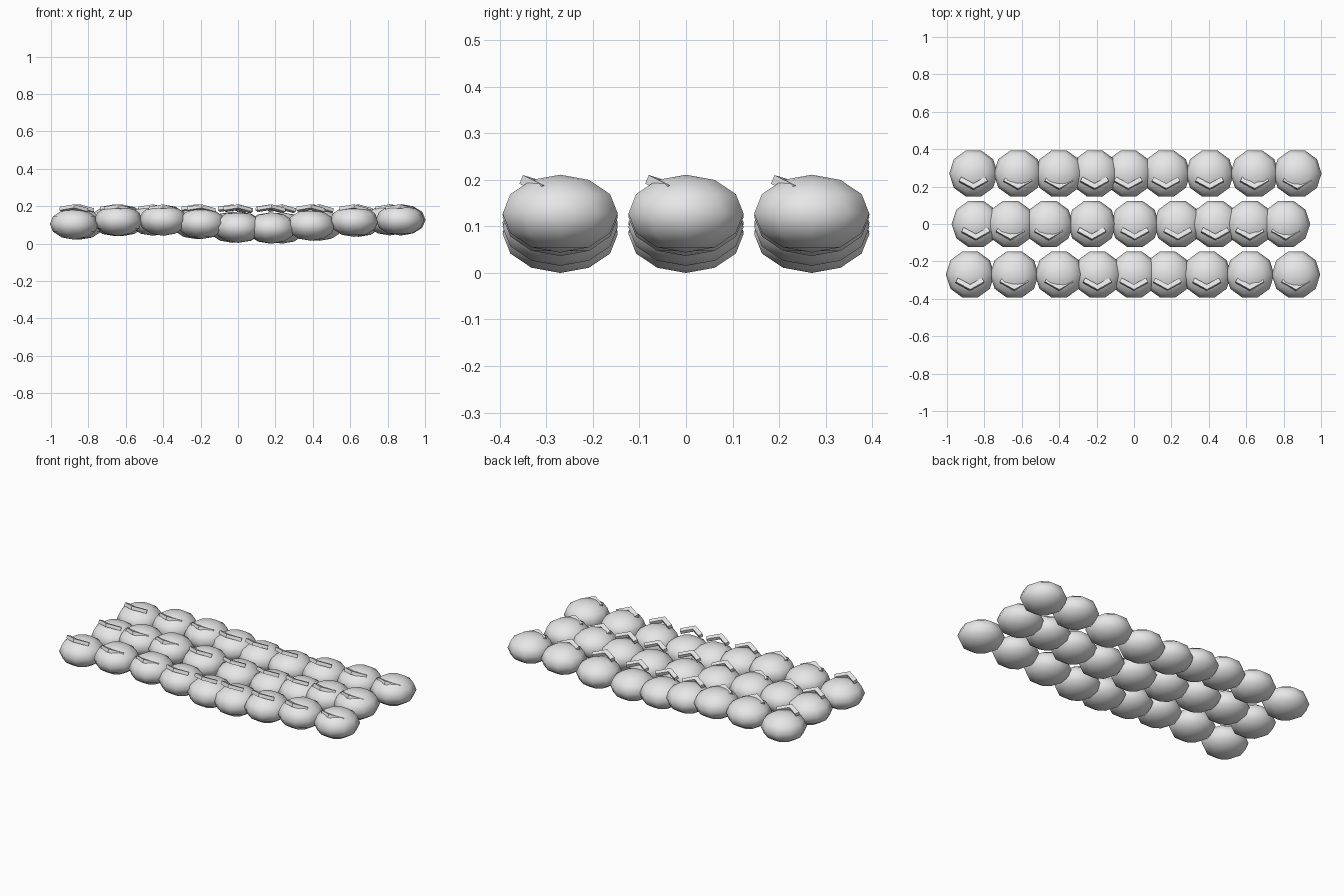
import bpy, bmesh, math
from mathutils import Matrix

if "Cube" in bpy.data.objects:
    bpy.data.objects.remove(bpy.data.objects["Cube"], do_unlink=True)

grey = bpy.data.materials.new("light_grey")
grey.use_nodes = True
grey.diffuse_color = (0.8, 0.8, 0.8, 1)
grey.node_tree.nodes["Principled BSDF"].inputs["Base Color"].default_value = (0.8, 0.8, 0.8, 1)


def finish_mesh(bm, name, smooth):
    bmesh.ops.recalc_face_normals(bm, faces=bm.faces)
    for face in bm.faces:
        face.smooth = smooth
    mesh = bpy.data.meshes.new(name)
    bm.to_mesh(mesh)
    bm.free()
    mesh.materials.append(grey)
    return mesh


# Flattened ten-sided ball, with a corner pointing front and back
def make_pebble():
    bm = bmesh.new()
    bmesh.ops.create_uvsphere(bm, u_segments=10, v_segments=6, radius=1,
                              matrix=Matrix.Rotation(math.pi / 2, 4, "Z"))
    bmesh.ops.scale(bm, vec=(0.13, 0.13, 0.0835), verts=bm.verts)
    return finish_mesh(bm, "pebble", True)


# Thin V-shaped bar pointing to the front, tipped up at its point
def make_chevron():
    half = [(0.076, 0.045), (0.064, 0.067)]
    outline = [(0, 0)] + half + [(0, 0.029)] + [(-x, y) for x, y in reversed(half)]
    bm = bmesh.new()
    face = bm.faces.new([bm.verts.new((x, y, 0)) for x, y in outline])
    extruded = bmesh.ops.extrude_face_region(bm, geom=[face])["geom"]
    lower = [v for v in extruded if isinstance(v, bmesh.types.BMVert)]
    bmesh.ops.translate(bm, vec=(0, 0, -0.02), verts=lower)
    tilt = Matrix.Rotation(math.radians(3), 4, "Y") @ Matrix.Rotation(math.radians(-22), 4, "X")
    bm.transform(tilt)
    return finish_mesh(bm, "chevron", False)


def place(name, mesh, location):
    obj = bpy.data.objects.new(name, mesh)
    obj.location = location
    bpy.context.collection.objects.link(obj)


pebble, chevron = make_pebble(), make_chevron()

# Three rows: the pebbles ride a wave, the chevrons stay level
rows = {
    "front": (-0.27, [-0.876, -0.64, -0.40, -0.195, 0, 0.18, 0.39, 0.62, 0.866]),
    "middle": (0, [-0.845, -0.66, -0.455, -0.225, 0.005, 0.235, 0.435, 0.62, 0.812]),
    "back": (0.27, [-0.858, -0.62, -0.40, -0.21, -0.03, 0.172, 0.405, 0.645, 0.873]),
}
for row, (y, xs) in rows.items():
    for i, x in enumerate(xs):
        place(f"{row}_pebble_{i + 1}", pebble, (x, y, 0.105 + 0.0225 * math.sin(i)))
        place(f"{row}_chevron_{i + 1}", chevron, (x, y - 0.08, 0.21))
